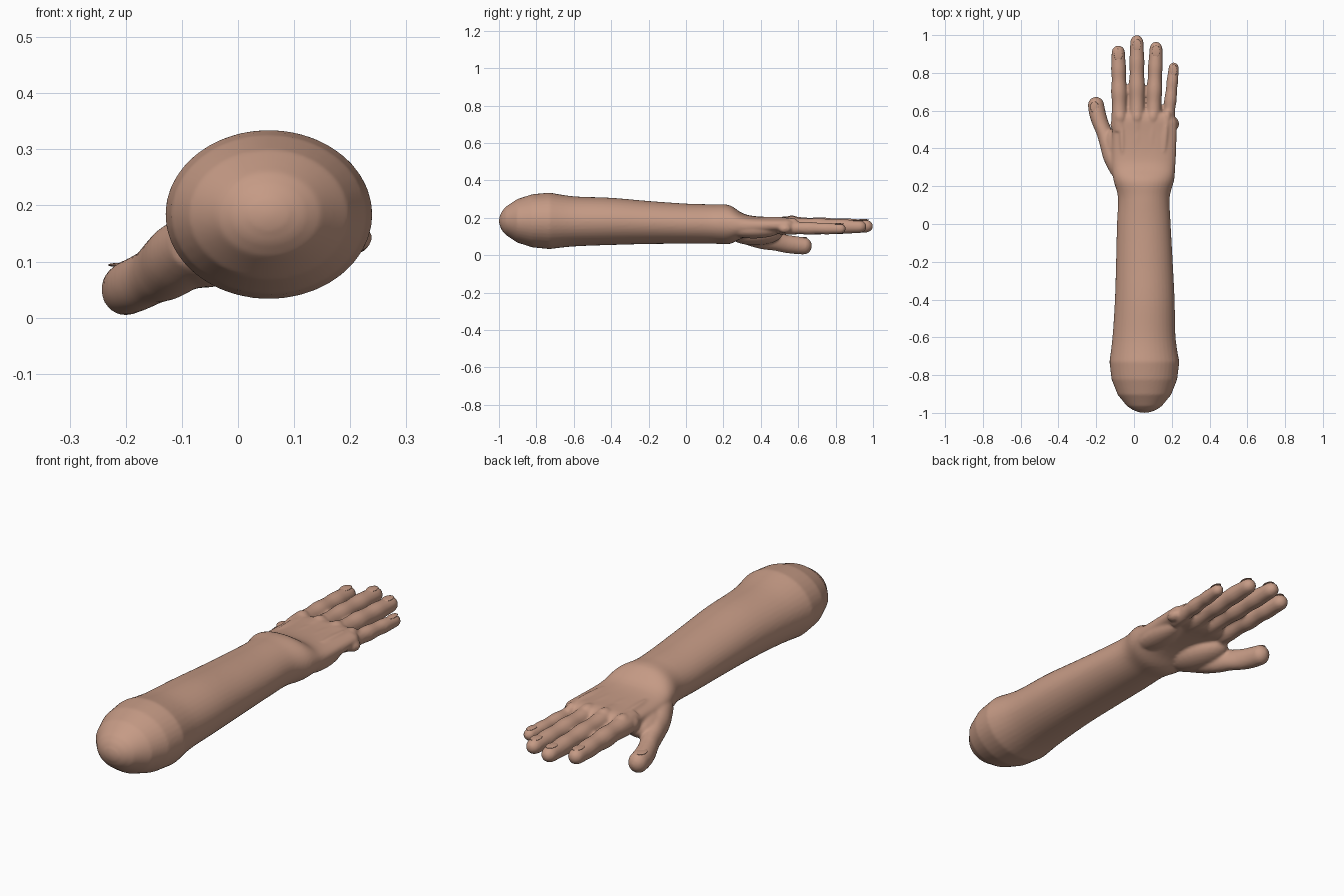
import bpy
import bmesh
from math import sin, cos, pi, copysign
from mathutils import Matrix, Vector

cube = bpy.data.objects.get("Cube")
if cube:
    bpy.data.objects.remove(cube, do_unlink=True)

# Material
skin = bpy.data.materials.new("warm skin")
skin.use_nodes = True
COLOR = (0.56, 0.325, 0.235, 1)
skin.diffuse_color = COLOR
skin.node_tree.nodes["Principled BSDF"].inputs["Base Color"].default_value = COLOR

SIDES = 40


def spline(stations, steps=6):
    """Smooth interpolation through a list of equal-length stations."""
    out = []
    last = len(stations) - 1
    for i in range(last):
        quad = [stations[max(0, min(last, i + k))] for k in (-1, 0, 1, 2)]
        for s in range(steps):
            t = s / steps
            out.append([0.5 * (2 * b + (c - a) * t + (2 * a - 5 * b + 4 * c - d) * t * t
                               + (3 * b - a - 3 * c + d) * t ** 3)
                        for a, b, c, d in zip(*quad)])
    out.append(list(stations[-1]))
    return out


def dome(station, depth):
    """Rounded end: rings shrinking away from a station (y, x, z, rx, rz, power)."""
    y, x, z, rx, rz, p = station
    return [[y + depth * sin(t * pi / 18), x, z, rx * cos(t * pi / 18), rz * cos(t * pi / 18), p]
            for t in (2, 4, 6, 7, 8, 8.7)]


def loft(bm, rings):
    """Closed tube of superellipse rings along y."""
    loops = []
    for y, x, z, rx, rz, p in rings:
        loop = []
        for i in range(SIDES):
            a = 2 * pi * i / SIDES
            c, s = cos(a), sin(a)
            loop.append(bm.verts.new((x + rx * copysign(abs(c) ** p, c), y,
                                      z + rz * copysign(abs(s) ** p, s))))
        loops.append(loop)
    for a, b in zip(loops, loops[1:]):
        for i in range(SIDES):
            j = (i + 1) % SIDES
            bm.faces.new((a[i], a[j], b[j], b[i]))
    bm.faces.new(loops[0])
    bm.faces.new(loops[-1])


def pad(bm, center, size, turn=0.0):
    """Ellipsoid of flesh, turned about z."""
    m = Matrix.Translation(center) @ Matrix.Rotation(turn, 4, "Z") @ Matrix.Diagonal((*size, 1))
    bmesh.ops.create_uvsphere(bm, u_segments=24, v_segments=14, radius=1, matrix=m)


def finish(bm, name):
    bmesh.ops.recalc_face_normals(bm, faces=bm.faces[:])
    mesh = bpy.data.meshes.new(name)
    bm.to_mesh(mesh)
    bm.free()
    mesh.materials.append(skin)
    for f in mesh.polygons:
        f.use_smooth = True
    obj = bpy.data.objects.new(name, mesh)
    bpy.context.collection.objects.link(obj)
    return obj


body = bmesh.new()

# Forearm, wrist and palm: y, x, z, half width, half height, squareness
arm = [
    (-0.73, 0.055, 0.184, 0.185, 0.151, 1),
    (-0.60, 0.053, 0.181, 0.167, 0.134, 1),
    (-0.40, 0.057, 0.181, 0.158, 0.126, 1),
    (-0.20, 0.055, 0.175, 0.150, 0.115, 1),
    (0.00, 0.052, 0.169, 0.142, 0.107, 1),
    (0.14, 0.052, 0.167, 0.137, 0.105, 1),
    (0.23, 0.052, 0.164, 0.160, 0.104, 0.95),
    (0.30, 0.050, 0.158, 0.168, 0.068, 0.85),
    (0.36, 0.052, 0.158, 0.170, 0.052, 0.8),
    (0.46, 0.055, 0.160, 0.170, 0.044, 0.75),
    (0.54, 0.056, 0.160, 0.172, 0.044, 0.75),
]
loft(body, dome(arm[0], -0.27)[::-1] + spline(arm) + dome(arm[-1], 0.065))

# Fleshy pads of the palm, the web and the bump beside the little finger
pad(body, (-0.065, 0.37, 0.115), (0.085, 0.15, 0.062), 0.25)
pad(body, (0.155, 0.36, 0.135), (0.062, 0.15, 0.045))
pad(body, (-0.075, 0.525, 0.155), (0.05, 0.045, 0.042))
pad(body, (0.212, 0.53, 0.142), (0.027, 0.035, 0.025))

# Fingers: base x, tip x, tip y, half width, height of centre
fingers = {
    "index": (-0.074, -0.084, 0.945, 0.040, 0.158),
    "middle": (0.016, 0.015, 1.0, 0.040, 0.161),
    "ring": (0.100, 0.118, 0.965, 0.039, 0.158),
    "little": (0.176, 0.213, 0.855, 0.031, 0.147),
}
# Distance along the finger and swelling at each joint
SHAPE = [(0, 1.0), (0.14, 1.10), (0.32, 0.98), (0.46, 1.07),
         (0.60, 0.95), (0.72, 1.0), (0.82, 0.93), (0.92, 0.88)]
nails = []
for name, (x0, x1, tip, r, z) in fingers.items():
    y0 = 0.49
    rings = [(y0 + (tip - y0) * t, x0 + (x1 - x0) * t, z - 0.006 * t,
              r * k, r * k * (1.1 - 0.12 * t), 1) for t, k in SHAPE]
    end = rings[-1]
    loft(body, spline(rings) + dome(end, tip - end[0]))
    # Knuckle and the tendon running back from it
    pad(body, (x0, 0.565, z + 0.022), (r * 0.8, 0.04, 0.030))
    pad(body, (x0 * 0.9 + 0.005, 0.45, 0.190), (0.016, 0.13, 0.016), -x0 * 0.5)
    nails.append((name, Vector((end[1], end[0] - 0.012, end[2] + end[4] - 0.001)), r, 0))

# Thumb
thumb = [
    (0.26, -0.060, 0.135, 0.060, 0.055, 1),
    (0.34, -0.098, 0.112, 0.062, 0.062, 1),
    (0.41, -0.125, 0.092, 0.054, 0.060, 1),
    (0.47, -0.149, 0.076, 0.047, 0.051, 1),
    (0.53, -0.176, 0.062, 0.045, 0.049, 1),
    (0.58, -0.192, 0.055, 0.045, 0.048, 1),
    (0.63, -0.201, 0.050, 0.043, 0.046, 1),
]
loft(body, spline(thumb) + dome(thumb[-1], 0.043))
nails.append(("thumb", Vector((-0.208, 0.617, 0.094)), 0.042, 0.22))

# Fuse the parts into one continuous skin
arm_obj = finish(body, "arm_and_hand")
fuse = arm_obj.modifiers.new("fuse", "REMESH")
fuse.mode = "VOXEL"
fuse.voxel_size = 0.007
fuse.use_smooth_shade = True
soften = arm_obj.modifiers.new("soften", "SMOOTH")
soften.factor = 0.5
soften.iterations = 5

# Fingernails, barely raised
for name, center, r, turn in nails:
    bm = bmesh.new()
    pad(bm, center, (r * 0.55, 0.032, 0.004), turn)
    finish(bm, name + "_nail")
